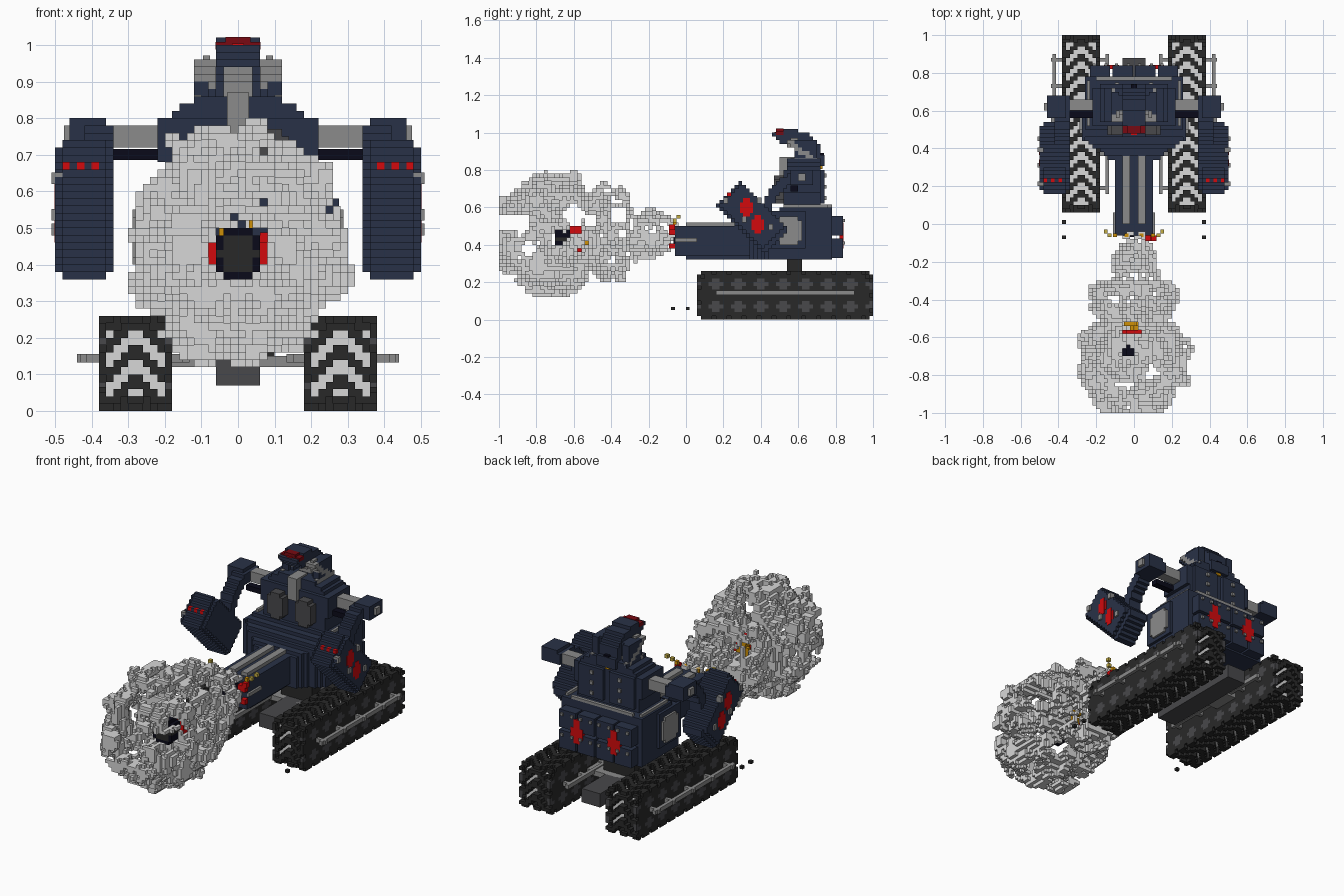
import bpy, bmesh, math, random
from mathutils import Vector, noise

random.seed(4)
if "Cube" in bpy.data.objects:
    bpy.data.objects.remove(bpy.data.objects["Cube"])

UNIT = 0.02  # size of one block; all part dimensions below are in blocks
COLOURS = {
    "navy": (.022, .031, .063), "smoke_grey": (.68, .68, .68), "steel": (.26, .26, .26),
    "rubber": (.022, .022, .022), "iron": (.065, .065, .07), "red": (.65, .003, .004),
    "dark_red": (.19, .003, .006), "orange": (.62, .28, .002), "yellow": (.55, .42, .06),
    "black": (.003, .003, .01),
}
INDEX = {name: i for i, name in enumerate(COLOURS)}
MATERIALS = []
for name, rgb in COLOURS.items():
    mat = bpy.data.materials.new(name)
    mat.use_nodes = True
    mat.diffuse_color = (*rgb, 1)
    mat.node_tree.nodes["Principled BSDF"].inputs["Base Color"].default_value = (*rgb, 1)
    MATERIALS.append(mat)

SIDES = [v for axis in range(3) for v in
         (tuple(int(a == axis) for a in range(3)), tuple(-int(a == axis) for a in range(3)))]


def finish(name, bm):
    mesh = bpy.data.meshes.new(name)
    bm.to_mesh(mesh)
    bm.free()
    for mat in MATERIALS:
        mesh.materials.append(mat)
    obj = bpy.data.objects.new(name, mesh)
    bpy.context.collection.objects.link(obj)
    return obj


def box(name, colour, x, y, z):
    """A plain block spanning three ranges."""
    bm = bmesh.new()
    bmesh.ops.create_cube(bm, size=1)
    for v in bm.verts:
        v.co = Vector([(lo + hi) / 2 + c * (hi - lo) for c, (lo, hi) in zip(v.co, (x, y, z))]) * UNIT
    for f in bm.faces:
        f.material_index = INDEX[colour]
    return finish(name, bm)


def pair(name, colour, x, y, z):
    """The same block on both sides of the centre plane."""
    box("left_" + name, colour, x, y, z)
    box("right_" + name, colour, (-x[1], -x[0]), y, z)


def blocks(name, x, y, z, rule):
    """Unit blocks wherever the rule returns a colour; only the skin is built."""
    cells = {}
    for i in range(*x):
        for j in range(*y):
            for k in range(*z):
                colour = rule(i + .5, j + .5, k + .5)
                if colour:
                    cells[i, j, k] = INDEX[colour]
    bm = bmesh.new()
    corners = {}
    for cell, index in cells.items():
        for side in SIDES:
            if tuple(c + s for c, s in zip(cell, side)) in cells:
                continue
            axis = next(a for a in range(3) if side[a])
            u, w = (axis + 1) % 3, (axis + 2) % 3
            ring = []
            for du, dw in ((0, 0), (1, 0), (1, 1), (0, 1)):
                p = list(cell)
                p[axis] += side[axis] > 0
                p[u] += du
                p[w] += dw
                key = tuple(p)
                if key not in corners:
                    corners[key] = bm.verts.new(Vector(key) * UNIT)
                ring.append(corners[key])
            if side[axis] < 0:
                ring.reverse()
            bm.faces.new(ring).material_index = index
    return finish(name, bm)


def block_pair(name, x, y, z, rule):
    blocks("left_" + name, x, y, z, rule)
    blocks("right_" + name, (-x[1], -x[0]), y, z, rule)


def interpolate(points, t):
    for (a, va), (b, vb) in zip(points, points[1:]):
        if a <= t <= b:
            return va + (vb - va) * (t - a) / (b - a)
    return 0


# Crawler tracks: deep chevron treads over a pale core, iron wheels at the sides
def track_rule(x, y, z):
    x = abs(x)
    end, rim = min(y - 3, 50 - y), min(z, 13 - z)
    depth = min(rim, end, (end + rim) * .7 - 1.2)
    if depth < 0:
        return None
    middle = 10 < x < 18
    step = int((y if rim < end else z) + abs(x - 14))
    if depth < 2 and middle:  # treads
        return "rubber" if step % 4 < 2 else None
    if depth < 1 and int(y + z) % 4 == 0:  # notched belt edge
        return None
    if middle:
        return "smoke_grey" if depth < 3 else "rubber"
    wave = abs((y - 5) % 6 - 3)
    return "iron" if abs(abs(z - 6.5) - 3) + wave < 2.1 else "rubber"


block_pair("track", (9, 19), (3, 50), (0, 13), track_rule)
pair("outer_track_rod", "steel", (20.6, 21.6), (8, 45), (6.6, 7.8))
pair("inner_track_rod", "steel", (6.6, 7.6), (8, 45), (6.6, 7.8))
for y in (9, 18, 27, 36, 43):
    pair("track_rod_pin", "steel", (6.6, 22), (y, y + 1), (6.6, 7.8))
for y in (-4, 0):
    pair("loose_stone", "rubber", (18, 19), (y, y + 1), (2.5, 3.3))

# Chassis between the tracks
box("belly_plate", "iron", (-3, 3), (14, 44), (3.5, 7.5))
box("cross_axle", "steel", (-9, 9), (25, 33), (6, 7.5))
box("turntable", "rubber", (-5, 5), (27, 31), (7, 16))


# Hull with a nose that narrows towards the cannon
def hull_rule(x, y, z):
    width = min(13, 6 + (y - 17) * 1.3)
    return "navy" if abs(x) < width and z < min(30, 25 + (y - 17) * .6) else None


blocks("hull", (-13, 13), (17, 39), (16, 30), hull_rule)
pair("side_plate", "steel", (13, 14.4), (25, 30), (20, 27.5))
pair("side_plate_wing", "steel", (13, 14.4), (24, 31), (21, 26.5))
pair("side_plate_frame", "navy", (13, 13.8), (22, 32), (19, 29))
box("rear_ledge_rail", "steel", (-10, 10), (38, 39), (30, 30.8))
pair("side_ledge_rail", "steel", (11.6, 12.4), (26, 38), (30, 30.8))

# Rear armour panels, rivets and red marks
for column in (-2, -1, 0, 1):
    for row in (0, 1):
        x, z = column * 6 + .3, 16.5 + row * 6
        box("rear_panel", "navy", (x, x + 5.4), (39, 42), (z, z + 5.2))
        for dx in (.7, 3.9):
            box("rear_rivet", "steel", (x + dx, x + dx + .8), (41, 42.5), (z + 3.6, z + 4.4))
pair("rear_mark_upright", "red", (5, 7), (41, 42.1), (19, 26))
pair("rear_mark_bar", "red", (4, 8), (41, 42.05), (20.5, 23.5))

# Cannon with top rails, side slots and flame at the muzzle
box("cannon", "navy", (-5, 5), (-3, 20), (17, 25))
box("cannon_lower_jaw", "navy", (-4, 4), (0, 18), (16, 17))
pair("cannon_rail", "steel", (1, 3), (0, 18), (25, 26))
pair("cannon_slot", "steel", (5, 5.6), (-3, 3), (20.8, 21.8))
box("cannon_bore", "black", (-3, 3), (-3.4, -3), (19, 24))
for x, z in ((3, 23), (4.5, 24), (4, 22.6), (4, 19)):
    box("muzzle_ember", "red", (x, x + 1.4), (-4.5, -3), (z, z + 1.4))
for x, z, colour in ((1.5, 25, "orange"), (4.5, 25.4, "orange"), (6, 26, "yellow")):
    pair("muzzle_flame", colour, (x, x + 1), (-3.5, -2.5), (z, z + 1))
pair("muzzle_spark", "yellow", (7, 8), (-2.5, -1.5), (27, 28))


# Upper body with sloping shoulders
def torso_rule(x, y, z):
    width = 10 if z < 34 else 11.5 if z < 39 else 11.5 - (z - 39) * 1.5
    return "navy" if abs(x) < width and y > 26 + max(0, z - 38) * .3 else None


blocks("torso", (-12, 12), (26, 36), (30, 43), torso_rule)
pair("front_pod", "iron", (2, 7), (23.5, 26), (32, 37.5))
pair("front_pod_rim", "iron", (3, 6), (23.5, 26), (31, 38.5))
pair("torso_top_rail", "steel", (5, 6), (28, 36), (42, 43.2))
pair("back_hatch", "navy", (1, 9), (36, 37), (31, 40))
for z in (32, 35, 38):
    pair("back_stud", "steel", (4, 5), (37, 37.5), (z, z + 1))
box("back_light", "orange", (-.7, .7), (35.5, 36.5), (40.3, 41.3))
box("back_cap", "black", (-.8, .8), (35.5, 36.9), (41.5, 44.5))


# Hooked head crest, curving from the back to the front
def hook_rule(x, y, z):
    dy, dz = y - 28, z - 42
    radius, angle = math.hypot(dy, dz), math.degrees(math.atan2(dz, dy))
    if not -10 < angle < 122 or radius > 8.8:
        return None
    if radius > 5.2:
        return "navy"
    return "steel" if radius > 3.6 and abs(x) < 2 and angle < 100 else None


# Head sides: discs crossed by a slanted steel bar
def disc_rule(x, y, z):
    bar = z + y * .8 - 69.8
    if abs(bar) < .9:
        return "steel"
    return "navy" if abs(y - 32) < 3 and 43 < z < 48 and (abs(x) > 4 or 30 < y < 34) else None


blocks("hooked_head", (-3, 3), (18, 39), (41, 52), hook_rule)
block_pair("head_disc", (3, 6), (27, 35), (43, 48), disc_rule)
pair("head_disc_tip", "steel", (3.8, 4.8), (28, 30), (47, 48.6))
box("head_neck", "steel", (-1.5, 1.5), (25, 30), (37, 43.5))
box("crest_gem", "dark_red", (-1.7, 1.7), (24, 26), (49.2, 51.1))
box("crest_gem_wing", "dark_red", (-3.1, 3.1), (24, 26), (49.4, 50.4))
box("crest_gem_front", "red", (-.8, .8), (23.6, 24), (49, 50.2))


# Arms: shoulder bars, thin bent links and slanted launcher boxes
def arm_rule(x, y, z):
    x = abs(x)
    along, across = (z - y) / math.sqrt(2), (y + z) / math.sqrt(2)
    inset = 0 if 18 < x < 24 else 1
    if abs(along - 7) < 9.2 - inset and abs(across - 32) < 4.7 - inset * .6:
        dash = along > 15 and abs(x - 20.5) in (1, 3) and abs(across - 32) < 1
        return "red" if dash else "navy"
    if 28 < y < 34 and 36 < z < (40 if 18 < x < 23 else 39) and x < 23:  # shoulder joint
        return "navy"
    link = abs(math.hypot(y - 31, z - 29) - 9) < 1.3 and y < 30 and z > 29
    return "navy" if link and x < 21 else None


block_pair("arm", (17, 25), (6, 36), (17, 42), arm_rule)
pair("shoulder_bar", "steel", (10, 17), (30, 33), (36, 39))
pair("shoulder_cap", "steel", (23, 23.8), (30, 32), (37, 39))
pair("shoulder_cable", "black", (10, 17), (28, 30), (34.3, 35.8))
for y, z in ((14.5, 28.5), (17.5, 24)):
    pair("arm_emblem", "red", (24.5, 25.06), (y, y + 3.4), (z, z + 2.8))
    pair("arm_emblem_core", "red", (24.5, 25.1), (y + .8, y + 2.6), (z - 1, z + 4))
for y, z in ((10, 31), (15, 26), (19, 31), (22, 24)):
    pair("arm_knob", "steel", (24, 25.5), (y, y + 1.2), (z, z + 1.6))

# Smoke cloud: a ragged hollow shell that swells forward in three puffs
PROFILE = [(-50, 8.5), (-45, 11.5), (-40, 14), (-30, 14), (-27, 12), (-25.5, 9), (-23, 11),
           (-16, 11), (-14.5, 6.5), (-9, 6), (-2, 3)]
# Windows through the cloud sides: position along, height, radius
WINDOWS = [(-30, 28, 2.7), (-34, 22, 1.7), (-18, 28, 2.5), (-25.5, 26.5, 1.8), (-42, 19, 1.8)]


def smoke_rule(x, y, z):
    p = Vector((x, y, z))
    radius = interpolate(PROFILE, y) * (1 + .24 * noise.noise(p * .2))
    ratio = math.hypot(x, (z - 22.8) / 1.14) / max(radius, .1)
    inner = .4 if -28 < y < -23 else .5 if y < -45 else .77
    if not inner < ratio < 1 or y < -20 and abs(x) < 3.6 and 18 < z < 29:
        return None
    if any(math.hypot(y - a, z - b) < r for a, b, r in WINDOWS):
        return None
    # split front edge and an opening above the flying shell
    if y < -42 and (abs(z - 26) < 2 or abs(x + 1.5) < 3 and z > 24):
        return None
    if math.hypot(x + 1, y + 27.5) < 2 and z > 23:
        return None
    gap = noise.noise(p * .27 + Vector((7, 3, 5)))
    return None if gap > .13 or random.random() < .1 else "smoke_grey"


blocks("smoke_cloud", (-16, 16), (-50, -2), (6, 40), smoke_rule)


# Burning shell flying inside the cloud
def shell_rule(x, y, z):
    dz = z - 21.5
    r = math.hypot(x, dz)
    if y < -31:
        return None if r > 3.4 else "rubber" if r < 2.6 else "black"
    if y < -28:
        return "red" if r < 4 and min(abs(x), abs(dz)) < 2 else None
    return "orange" if r < 2.2 and random.random() < .6 else None


blocks("flying_shell", (-4, 4), (-35, -26), (17, 26), shell_rule)
box("shell_flame", "orange", (-2.6, .6), (-27, -26), (24, 25))
